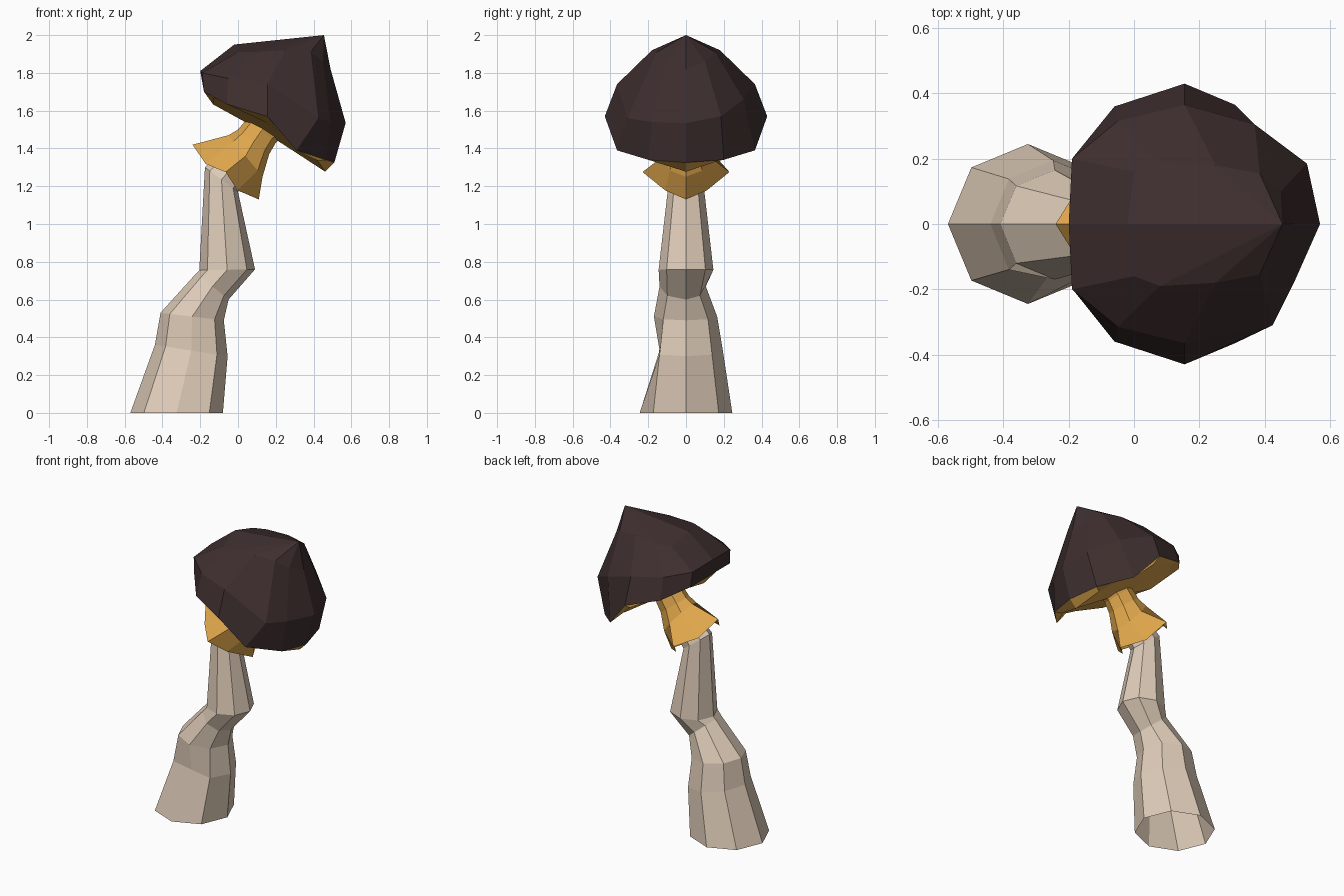
import bpy, bmesh, math
from mathutils import Vector

if "Cube" in bpy.data.objects:
    bpy.data.objects.remove(bpy.data.objects["Cube"])


def material(name, rgb):
    m = bpy.data.materials.new(name)
    m.diffuse_color = (*[((c / 255 + 0.055) / 1.055) ** 2.4 for c in rgb], 1)
    m.use_nodes = True
    m.node_tree.nodes["Principled BSDF"].inputs["Base Color"].default_value = m.diffuse_color
    return m


cream = material("cream", (223, 204, 184))
orange = material("ochre", (224, 167, 76))
brown = material("dark brown", (62, 46, 46))


def loft(name, rings, mat, tip=None):
    """Skin closed rings; optionally close the last one to a tip."""
    bm = bmesh.new()
    loops = [[bm.verts.new(p) for p in r] for r in rings]
    n = len(loops[0])
    for a, b in zip(loops, loops[1:]):
        for i in range(n):
            j = (i + 1) % n
            bm.faces.new((a[i], a[j], b[j], b[i]))
    if tip:
        t = bm.verts.new(tip)
        for i in range(n):
            bm.faces.new((loops[-1][i], loops[-1][(i + 1) % n], t))
    me = bpy.data.meshes.new(name)
    bm.to_mesh(me)
    bm.free()
    me.materials.append(mat)
    ob = bpy.data.objects.new(name, me)
    bpy.context.collection.objects.link(ob)
    return ob


def slanted(lx, lz, rx, rz, front, back, flat=1):
    """Eight-sided ring through a left and a right point; flat shaves off the front."""
    ring = []
    for k in range(8):
        c, s = math.cos(k * math.pi / 4), math.sin(k * math.pi / 4)
        y = s * back if s > 0 else max(s * front, -flat)
        ring.append(((lx + rx) / 2 + (rx - lx) / 2 * c, y, (lz + rz) / 2 + (rz - lz) / 2 * c))
    return ring


def mirrored(half, front=None):
    """Complete a half ring (+y side, right to left) across y = 0."""
    return half + [(x, -y, z) for x, y, z in (front or half)[-2:0:-1]]


# Crooked stalk, open at the bottom
loft("stalk", [slanted(*r) for r in (
    (-.57, 0, -.08, 0, .245, .245),
    (-.44, .36, -.055, .30, .20, .195, .14),
    (-.41, .53, -.075, .49, .17, .165),
    (-.22, .74, -.05, .60, .14, .105),
    (-.205, .755, .09, .76, .145, .145),
    (-.175, 1.30, 0, 1.17, .09, .09),
    (-.05, 1.42, .09, 1.30, .07, .07))], cream)

# Flared skirt with drooping scallops, running up into the neck
skirt = slanted(-.24, 1.42, .11, 1.13, .23, .23)
centre, axis = Vector((-.065, 0, 1.275)), Vector((.64, 0, .77))
for k in range(1, 8, 2):
    skirt[k] = tuple(centre + (Vector(skirt[k]) - centre) * 0.68 - axis * 0.035)
loft("skirt_and_neck", [skirt] + [slanted(*r) for r in (
    (-.05, 1.47, .13, 1.25, .12, .12),
    (0, 1.50, .165, 1.37, .095, .095),
    (.05, 1.56, .20, 1.43, .09, .09),
    (.10, 1.62, .27, 1.49, .09, .09))], orange)

# Cap: twelve-sided rim, belly and shoulder rings rising to an off-centre tip
rim = [(.51, 0, 1.325), (.465, .20, 1.34), (.31, .365, 1.39), (.155, .43, 1.57),
       (-.06, .36, 1.635), (-.18, .21, 1.70), (-.18, 0, 1.70)]
belly = [(.57, 0, 1.535), (.53, .185, 1.57), (.37, .305, 1.66), (.155, .365, 1.74),
         (-.05, .315, 1.77), (-.19, .20, 1.80), (-.20, 0, 1.81)]
belly_front = belly[:1] + [(.49, .18, 1.54), (.425, .31, 1.56)] + belly[3:]
shoulder = [(.49, 0, 1.82), (.45, .10, 1.86), (.385, .155, 1.91), (.25, .18, 1.92),
            (.08, .19, 1.91), (0, .16, 1.91), (-.02, 0, 1.95)]
loft("cap", [mirrored(rim), mirrored(belly, belly_front), mirrored(shoulder)],
     brown, tip=(.455, 0, 2.0))

# Gills: shallow underside stepping in from the rim
gill = []
for x, y, z in rim:
    gx, gy = .165 + (x - .165) * .86, y * .86
    gill.append((gx, gy, 1.455 - .6 * (gx - .165) + .2 * gy))
gills = loft("gills", [mirrored(rim), mirrored(gill)], orange, tip=(.165, 0, 1.47))
gills.data.flip_normals()
